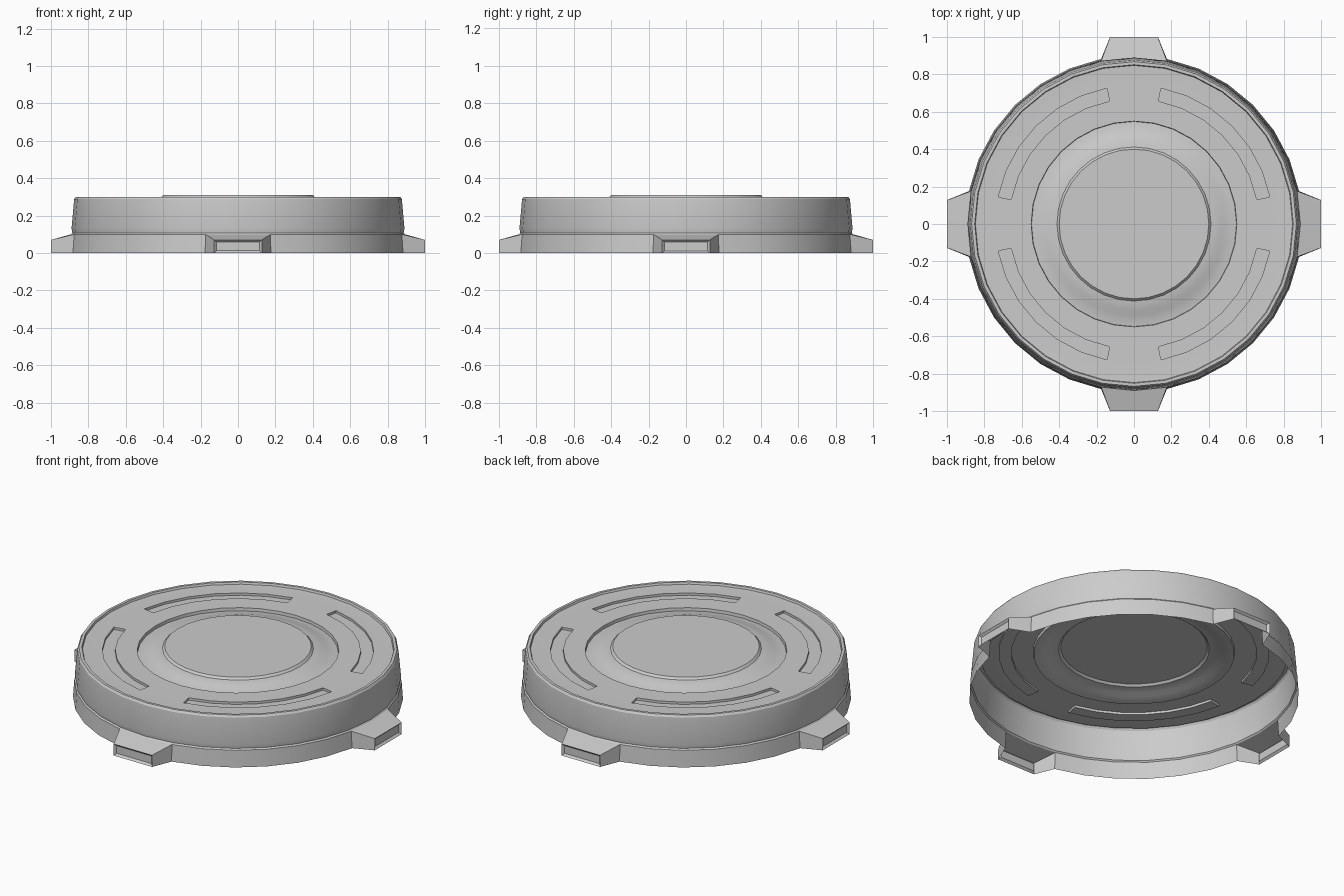
import bpy, bmesh, math

if "Cube" in bpy.data.objects:
    bpy.data.objects.remove(bpy.data.objects["Cube"])

N = 32
# Outer wall, rim, recessed panel, moat, dome and raised centre (radius, height)
profile = [(0.90, 0), (0.893, 0.10), (0.886, 0.108), (0.89, 0.132), (0.876, 0.288),
           (0.868, 0.30), (0.852, 0.30), (0.848, 0.288), (0.805, 0.286),
           (0.74, 0.286), (0.67, 0.286), (0.55, 0.286), (0.548, 0.268),
           (0.52, 0.271), (0.49, 0.279), (0.46, 0.289), (0.435, 0.295),
           (0.412, 0.298), (0.40, 0.31)]
WALL, SLOT = 0, 9          # profile bands that carry handles and slots

bm = bmesh.new()
rings = []
for r, z in profile:
    rings.append([bm.verts.new((r * math.cos(2 * math.pi * j / N),
                                r * math.sin(2 * math.pi * j / N), z)) for j in range(N)])
bands = []
for a, b in zip(rings, rings[1:]):
    bands.append([bm.faces.new((a[j], a[(j + 1) % N], b[(j + 1) % N], b[j]))
                  for j in range(N)])
bm.faces.new(rings[-1])


def extrude(faces):
    """Extrude a patch, removing the faces left behind."""
    res = bmesh.ops.extrude_face_region(bm, geom=faces)["geom"]
    old = [f for f in faces if f.is_valid and f not in res]
    if old:
        bmesh.ops.delete(bm, geom=old, context='FACES_ONLY')
    verts = [g for g in res if isinstance(g, bmesh.types.BMVert)]
    caps = [g for g in res if isinstance(g, bmesh.types.BMFace)]
    return verts, caps


# Four sunken arc slots, one per diagonal
for k in range(4):
    verts, _ = extrude([bands[SLOT][(8 * k + 1 + i) % N] for i in range(6)])
    for v in verts:
        v.co.z -= 0.014

# Four hollow grip tabs drawn out of the wall
for k in range(4):
    verts, caps = extrude([bands[WALL][(8 * k - 1) % N], bands[WALL][8 * k]])
    c, s = round(math.cos(k * math.pi / 2)), round(math.sin(k * math.pi / 2))
    for v in verts:
        t = (-s * v.co.x + c * v.co.y) * 0.73
        v.co = (c - s * t, s + c * t, 0.07 if v.co.z > 0.05 else 0)
    floor = [f for f in bm.faces if all(v.co.z < 1e-4 for v in f.verts)]
    bmesh.ops.delete(bm, geom=floor, context='FACES_ONLY')
    bm.normal_update()
    bmesh.ops.inset_region(bm, faces=caps, thickness=0.012, depth=-0.012,
                           use_boundary=True, use_even_offset=True)

bm.normal_update()
mesh = bpy.data.meshes.new("container_lid")
bm.to_mesh(mesh)
bm.free()
lid = bpy.data.objects.new("container_lid", mesh)
bpy.context.collection.objects.link(lid)
bpy.context.view_layer.objects.active = lid
lid.select_set(True)
bpy.ops.object.shade_smooth_by_angle(angle=math.radians(25))
